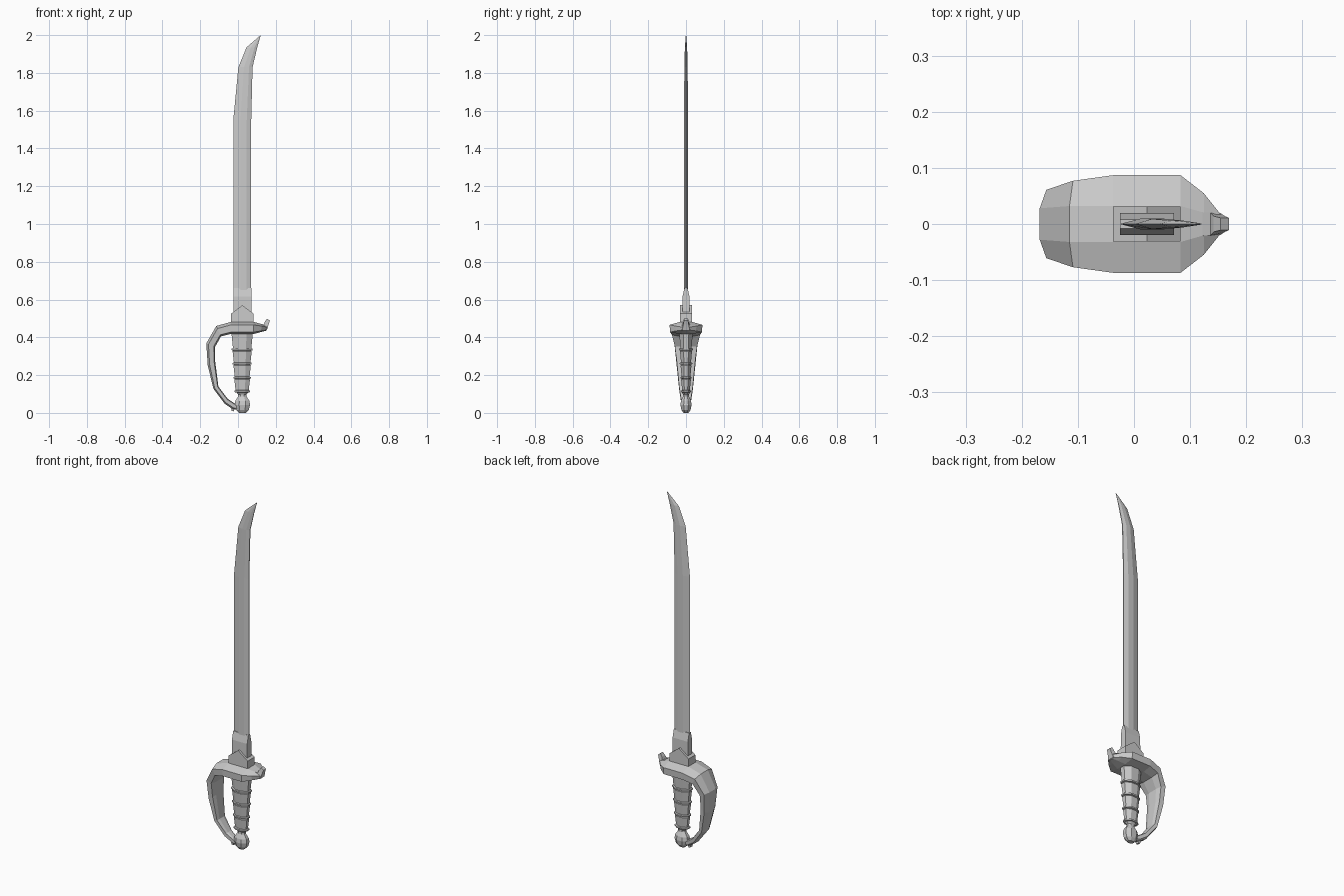
import bpy, bmesh, math
from math import cos, sin, pi


def loft(name, rings):
    """Skin a list of equal-sized point rings, capping both ends."""
    bm = bmesh.new()
    vs = [[bm.verts.new(p) for p in r] for r in rings]
    n = len(rings[0])
    for a, b in zip(vs, vs[1:]):
        for i in range(n):
            j = (i + 1) % n
            bm.faces.new((a[i], a[j], b[j], b[i]))
    bm.faces.new(vs[0][::-1])
    bm.faces.new(vs[-1])
    bmesh.ops.remove_doubles(bm, verts=bm.verts, dist=0.0002)
    bmesh.ops.recalc_face_normals(bm, faces=bm.faces)
    me = bpy.data.meshes.new(name)
    bm.to_mesh(me)
    bm.free()
    ob = bpy.data.objects.new(name, me)
    bpy.context.collection.objects.link(ob)
    return ob


def octagon(cx, rx, ry, z):
    k = 1 / cos(pi / 8)
    return [(cx + k * rx * cos(pi / 8 + i * pi / 4),
             k * ry * sin(pi / 8 + i * pi / 4), z) for i in range(8)]


def box_ring(x0, x1, y, z):
    return [(x0, -y, z), (x1, -y, z), (x1, y, z), (x0, y, z)]


# blade: sharp back edge, ridge, narrowing to the right edge
def blade_ring(x0, x1, t, z):
    w = x1 - x0
    a, b = x0 + 0.4 * w, x0 + 0.75 * w
    return [(x0, 0, z), (a, -t, z), (b, -t, z), (x1, -t * 0.25, z),
            (x1, t * 0.25, z), (b, t, z), (a, t, z)]


loft("blade", [blade_ring(*s) for s in (
    (-0.025, 0.070, 0.010, 0.60), (-0.025, 0.070, 0.010, 1.55),
    (0.002, 0.077, 0.009, 1.83), (0.045, 0.102, 0.006, 1.935),
    (0.1195, 0.1205, 0.001, 2.00))])

# thick blade base
loft("blade_base", [box_ring(-0.025, 0.071, 0.020, 0.47),
                    box_ring(-0.025, 0.071, 0.019, 0.615),
                    box_ring(-0.025, 0.071, 0.008, 0.66)])

# pointed collar above the guard
collar = [(-0.037, 0.47), (0.083, 0.47), (0.083, 0.525), (0.023, 0.57), (-0.037, 0.525)]
loft("collar", [[(x, y, z) for x, z in collar] for y in (-0.031, 0.031)])


# guard and knuckle bow: outer point, inner point, half width, raised band half width
def guard_ring(ox, oz, ix, iz, w, m):
    t = 0.25
    ex, ez = ox + (ix - ox) * t, oz + (iz - oz) * t
    fx, fz = ox + (ix - ox) * 0.85, oz + (iz - oz) * 0.85
    return [(ox, -m, oz), (ox, m, oz), (ex, w, ez), (fx, w * 0.97, fz),
            (ix, m, iz), (ix, -m, iz), (fx, -w * 0.97, fz), (ex, -w, ez)]


loft("guard", [guard_ring(*s) for s in (
    (0.155, 0.460, 0.150, 0.435, 0.018, 0.010),
    (0.125, 0.470, 0.122, 0.428, 0.055, 0.020),
    (0.083, 0.482, 0.083, 0.418, 0.087, 0.032),
    (-0.037, 0.482, -0.037, 0.418, 0.087, 0.032),
    (-0.115, 0.460, -0.090, 0.405, 0.077, 0.032),
    (-0.168, 0.368, -0.121, 0.350, 0.061, 0.028),
    (-0.160, 0.250, -0.121, 0.275, 0.050, 0.024),
    (-0.130, 0.128, -0.104, 0.140, 0.037, 0.018),
    (-0.070, 0.048, -0.055, 0.075, 0.026, 0.013),
    (-0.025, 0.018, -0.010, 0.045, 0.018, 0.009),
    (0.010, 0.018, 0.010, 0.042, 0.014, 0.007))])


# small swept bars: upturned finial and curl at the bow end
def bar(name, stations):
    loft(name, [[(ax, -w, az), (bx, -w, bz), (bx, w, bz), (ax, w, az)]
                for ax, az, bx, bz, w in stations])


bar("guard_finial", ((0.122, 0.472, 0.122, 0.440, 0.021),
                     (0.136, 0.467, 0.153, 0.438, 0.020),
                     (0.142, 0.482, 0.162, 0.468, 0.014),
                     (0.154, 0.499, 0.169, 0.488, 0.011)))
bar("bow_end_curl", ((-0.018, 0.036, -0.008, 0.026, 0.012),
                     (-0.036, 0.026, -0.020, 0.018, 0.011),
                     (-0.034, 0.011, -0.022, 0.008, 0.009)))

# grip: four tapered segments with narrow wrap rings between
levels = [0.430, 0.330, 0.255, 0.180, 0.108]
rings = []
for top, bot in zip(levels, levels[1:]):
    for z, extra in ((top - 0.004, 0), (bot + 0.012, -0.003),
                     (bot + 0.010, 0.004), (bot + 0.002, 0.004), (bot, -0.004)):
        f = (z - 0.108) / 0.32
        rings.append(octagon(0.022, 0.037 + 0.020 * f + extra,
                             0.023 + 0.013 * f + extra, z))
loft("grip", rings)

# pommel with neck
loft("pommel", [octagon(0.023, r, r * 0.72, z) for r, z in (
    (0.018, 0.0), (0.034, 0.016), (0.041, 0.042), (0.037, 0.064),
    (0.022, 0.088), (0.022, 0.098), (0.034, 0.112))])
